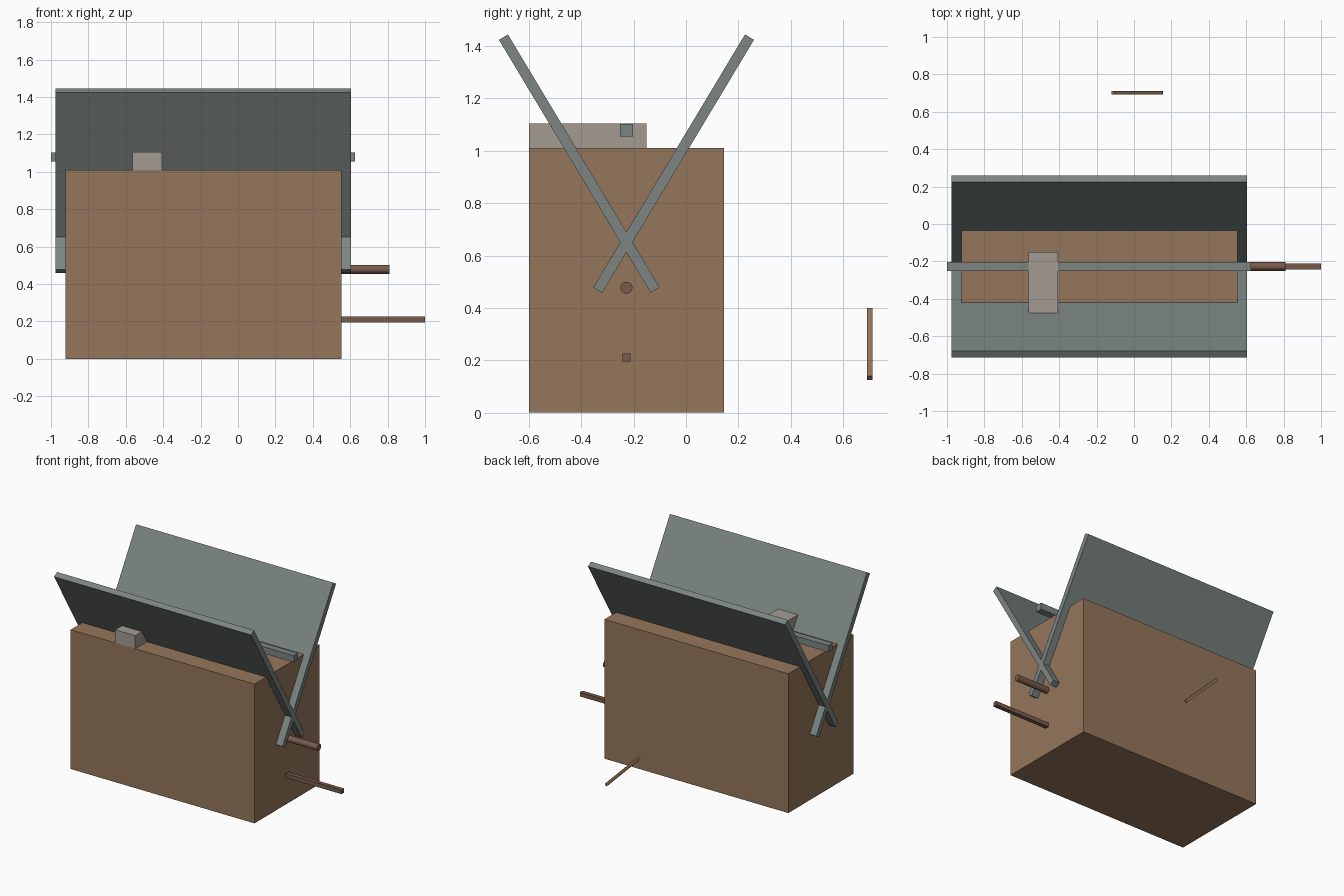
import bpy
from math import radians

if "Cube" in bpy.data.objects:
    bpy.data.objects.remove(bpy.data.objects["Cube"])

YC = -0.2275  # centre line of the house


def material(name, rgb):
    m = bpy.data.materials.new(name)
    m.diffuse_color = (*rgb, 1)
    m.use_nodes = True
    m.node_tree.nodes["Principled BSDF"].inputs["Base Color"].default_value = m.diffuse_color
    return m


wood = material("wood", (0.30, 0.18, 0.105))
dark_wood = material("dark_wood", (0.19, 0.105, 0.07))
slate = material("slate", (0.20, 0.235, 0.225))
stone = material("stone", (0.36, 0.33, 0.29))


def box(name, center, size, mat, rot=(0, 0, 0)):
    bpy.ops.mesh.primitive_cube_add(size=1, location=center, rotation=rot)
    ob = bpy.context.object
    ob.name = name
    ob.scale = size
    ob.data.materials.append(mat)
    return ob


# House body
box("house_body", (-0.185, YC, 0.505), (1.475, 0.745, 1.01), wood)

# Two crossing roof panels and the beam between them
for side, name in ((-1, "front_roof_panel"), (1, "back_roof_panel")):
    box(name, (-0.185, YC + side * 0.18, 0.951), (1.58, 1.127, 0.04), slate,
        (radians(59.03 * side), 0, 0))
box("ridge_beam", (-0.1875, YC, 1.078), (1.625, 0.05, 0.048), slate)

# Chimney block lying across the top
box("chimney", (-0.485, -0.375, 1.025), (0.16, 0.45, 0.16), stone)

# Round perch and square support on the right wall
bpy.ops.mesh.primitive_cylinder_add(vertices=16, radius=0.023, depth=0.28,
                                    location=(0.67, YC, 0.477),
                                    rotation=(0, radians(90), 0))
perch = bpy.context.object
perch.name = "round_perch"
perch.data.materials.append(dark_wood)
box("square_perch", (0.765, YC, 0.21), (0.47, 0.03, 0.03), dark_wood)

# Loose slanted stick behind the house
box("slanted_stick", (0.0175, 0.702, 0.2625), (0.368, 0.02, 0.02), wood,
    (0, radians(45), 0))
